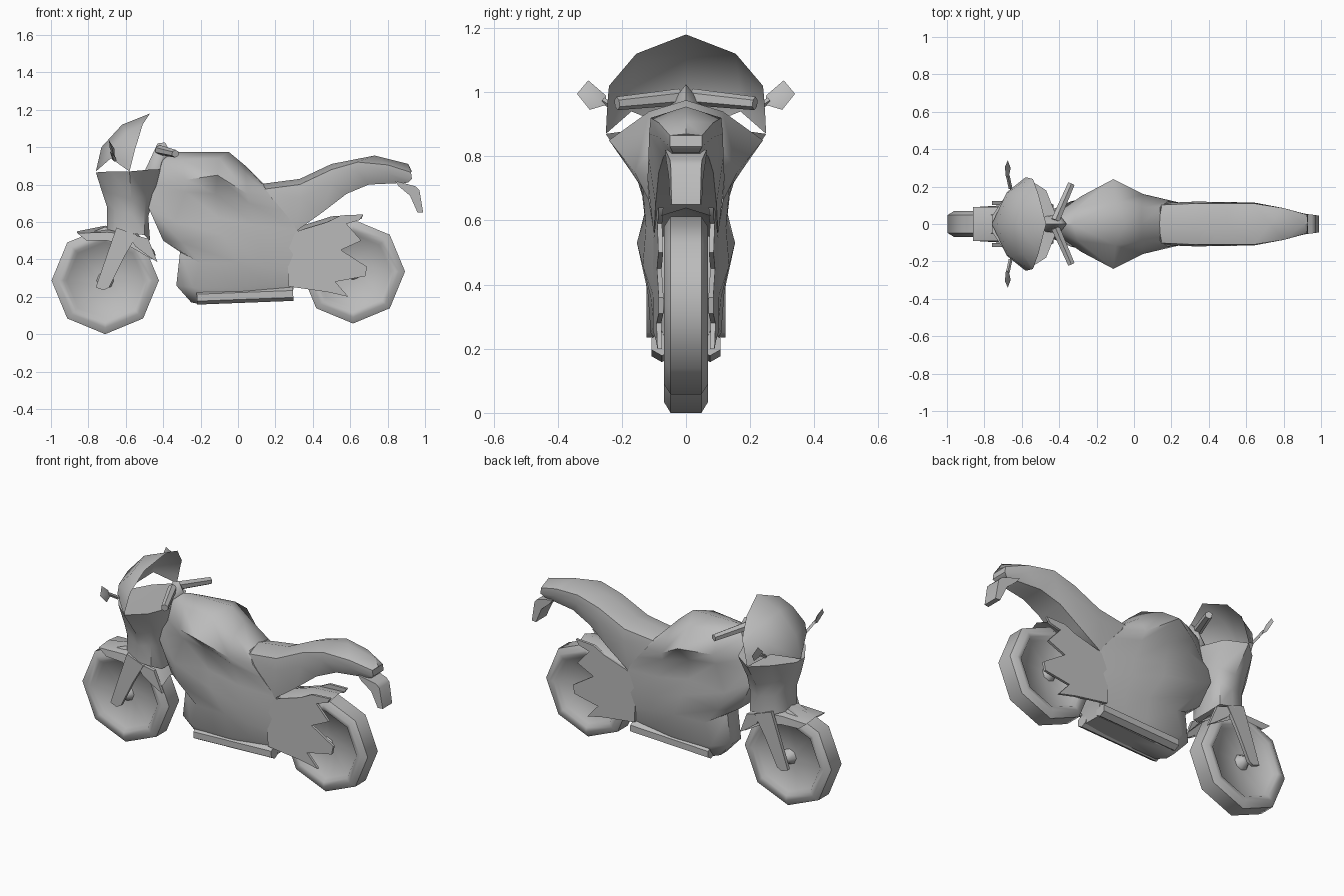
import bpy, bmesh, math
from mathutils import Vector

if "Cube" in bpy.data.objects:
    bpy.data.objects.remove(bpy.data.objects["Cube"], do_unlink=True)

grey = bpy.data.materials.new("plain grey")
grey.use_nodes = True
colour = (0.5, 0.5, 0.5, 1)
grey.diffuse_color = colour
grey.node_tree.nodes["Principled BSDF"].inputs["Base Color"].default_value = colour


def finish(name, bm, angle=50):
    """Mirror the half across the centre plane, weld, shade and link it."""
    bmesh.ops.remove_doubles(bm, verts=bm.verts, dist=0.0005)
    copy = bmesh.ops.duplicate(bm, geom=bm.verts[:] + bm.edges[:] + bm.faces[:])["geom"]
    for vert in [item for item in copy if isinstance(item, bmesh.types.BMVert)]:
        vert.co.y = -vert.co.y
    bmesh.ops.remove_doubles(bm, verts=bm.verts, dist=0.0005)
    bmesh.ops.recalc_face_normals(bm, faces=bm.faces)
    mesh = bpy.data.meshes.new(name)
    bm.to_mesh(mesh)
    bm.free()
    mesh.materials.append(grey)
    obj = bpy.data.objects.new(name, mesh)
    bpy.context.collection.objects.link(obj)
    bpy.ops.object.select_all(action="DESELECT")
    obj.select_set(True)
    bpy.context.view_layer.objects.active = obj
    bpy.ops.object.shade_smooth_by_angle(angle=math.radians(angle))


def centred(point):
    return (point[0], 0, point[2])


def skin(name, rows, closed=True):
    """Panel stretched over rows of points; closed ones reach the centre plane."""
    if closed:
        rows = [[centred(p) for p in rows[0]]] + rows + [[centred(p) for p in rows[-1]]]
        rows = [[centred(row[0])] + row + [centred(row[-1])] for row in rows]
    bm = bmesh.new()
    grid = [[bm.verts.new(p) for p in row] for row in rows]
    for upper, lower in zip(grid, grid[1:]):
        for i in range(len(upper) - 1):
            bm.faces.new((upper[i], upper[i + 1], lower[i + 1], lower[i]))
    finish(name, bm)


def plate(name, outline, start, end, thickness):
    """Side outline in x and z; its outer face runs from start to end along x."""
    low = min(x for x, z in outline)
    span = max(x for x, z in outline) - low
    bm = bmesh.new()
    near, far = [], []
    for x, z in outline:
        y = start + (end - start) * (x - low) / span
        far.append(bm.verts.new((x, y, z)))
        near.append(bm.verts.new((x, max(y - thickness, 0), z)))
    if thickness < min(start, end):
        bm.faces.new(near)
    bm.faces.new(far)
    for i in range(len(near)):
        bm.faces.new((near[i - 1], near[i], far[i], far[i - 1]))
    finish(name, bm)


def hull(name, points):
    bm = bmesh.new()
    for point in points:
        bm.verts.new(point)
    bmesh.ops.convex_hull(bm, input=bm.verts)
    finish(name, bm)


def tube(name, start, end, radius, tip, sides=6):
    bm = bmesh.new()
    start, end = Vector(start), Vector(end)
    axis = end - start
    bmesh.ops.create_cone(bm, cap_ends=True, segments=sides, radius1=radius,
                          radius2=tip, depth=axis.length)
    bm.transform(axis.to_track_quat("Z", "Y").to_matrix().to_4x4())
    bmesh.ops.translate(bm, verts=bm.verts, vec=(start + end) / 2)
    finish(name, bm)


def wheel(name, x, z, radius):
    """Eight-sided tyre, recessed disc and pointed hub from one turned profile."""
    profile = [(1, 0), (1, .048), (.88, .069), (.78, .066), (.72, .045), (.16, .035), (.08, .07), (0, .075)]
    bm = bmesh.new()
    rings = []
    for scale, y in profile:
        ring = []
        for i in range(8):
            a = math.tau * i / 8
            r = radius * scale
            ring.append(bm.verts.new((x + r * math.cos(a), y, z + r * math.sin(a))))
        rings.append(ring)
    for a, b in zip(rings, rings[1:]):
        for i in range(8):
            bm.faces.new((a[i - 1], a[i], b[i], b[i - 1]))
    finish(name, bm)


# Wheels
wheel("front_wheel", -.71, .287, .287)
wheel("rear_wheel", .615, .335, .278)

# Tank and engine fairing in one shell, from the top ridge down to the belly
skin("tank_and_engine_fairing", [
    [(-.41, 0, .95), (-.33, 0, .975), (-.05, 0, .975), (.04, 0, .9), (.14, 0, .8)],
    [(-.42, .03, .93), (-.3, .09, .935), (-.1, .115, .94), (.04, .09, .86), (.14, .09, .79)],
    [(-.44, .04, .8), (-.28, .15, .825), (-.11, .24, .85), (.05, .16, .75), (.18, .12, .73)],
    [(-.46, .06, .75), (-.28, .12, .76), (-.12, .145, .75), (.06, .135, .7), (.24, .115, .66)],
    [(-.48, .06, .68), (-.34, .12, .6), (-.1, .13, .62), (.1, .125, .58), (.32, .1, .56)],
    [(-.4, .06, .5), (-.3, .13, .49), (-.08, .153, .53), (.12, .135, .46), (.33, .095, .42)],
    [(-.31, .05, .44), (-.2, .11, .38), (0, .12, .38), (.15, .11, .36), (.33, .09, .33)],
    [(-.33, .05, .26), (-.24, .105, .25), (0, .11, .25), (.15, .1, .27), (.3, .085, .28)],
    [(-.25, .03, .17), (-.2, .06, .16), (0, .06, .17), (.15, .06, .18), (.29, .05, .19)],
])
tube("exhaust", (-.22, .075, .195), (.295, .075, .215), .037, .037)

# Seat and upswept tail
skin("seat_and_tail", [
    [(.1, 0, .8), (.33, 0, .83), (.5, 0, .91), (.73, 0, .955), (.91, 0, .91), (.93, 0, .87)],
    [(.1, .1, .77), (.33, .11, .8), (.5, .11, .88), (.64, .11, .92), (.8, .085, .905), (.925, .05, .865)],
    [(.1, .11, .68), (.33, .12, .73), (.5, .117, .8), (.64, .115, .87), (.8, .085, .86), (.93, .05, .83)],
    [(.2, .1, .56), (.31, .1, .55), (.45, .095, .65), (.58, .085, .75), (.7, .07, .8), (.91, .04, .81)],
])
plate("rear_bracket", [(.84, .82), (.86, .79), (.92, .74), (.96, .65), (.99, .65), (.97, .77), (.95, .79)], .065, .045, .1)

# Swingarm with three prongs, and the fender between its sides
plate("swingarm", [
    (.26, .52), (.33, .555), (.48, .6), (.55, .635), (.67, .64), (.65, .61), (.58, .59), (.66, .5),
    (.55, .45), (.69, .36), (.68, .31), (.52, .28), (.59, .2), (.48, .225), (.27, .255)], .103, .085, .015)
skin("rear_fender", [
    [(.28, 0, .56), (.5, 0, .63), (.67, 0, .64)],
    [(.28, .09, .53), (.48, .09, .6), (.66, .08, .615)],
], closed=False)

# Headlamp fairing
skin("headlamp_fairing", [
    [(-.76, .04, .865), (-.68, .16, .87), (-.58, .25, .87), (-.47, .18, .88), (-.41, .03, .88)],
    [(-.73, .05, .77), (-.67, .12, .75), (-.57, .15, .72), (-.49, .12, .74), (-.44, .03, .76)],
    [(-.7, .05, .68), (-.66, .1, .66), (-.57, .125, .64), (-.5, .11, .66), (-.48, .04, .63)],
    [(-.7, .05, .56), (-.66, .1, .55), (-.58, .12, .54), (-.5, .11, .53), (-.47, .05, .5)],
])

# Windshield, an open sheet with an arched lower edge
skin("windshield", [
    [(-.76, 0, .87), (-.73, 0, 1), (-.62, 0, 1.12), (-.47, 0, 1.18)],
    [(-.68, .17, .94), (-.67, .17, 1), (-.595, .16, 1.08), (-.51, .155, 1.12)],
    [(-.58, .25, .87), (-.565, .247, .93), (-.55, .243, .99), (-.54, .24, 1.02)],
], closed=False)

# Front fork, its rear flare and the front fender
plate("front_fork", [
    (-.65, .57), (-.54, .53), (-.61, .41), (-.69, .25), (-.72, .235), (-.76, .25), (-.74, .31)], .122, .125, .02)
plate("fork_flare", [(-.59, .54), (-.48, .51), (-.43, .385), (-.47, .41), (-.55, .47)], .125, .105, .02)
skin("front_fender", [
    [(-.86, 0, .55), (-.71, 0, .58), (-.55, 0, .55), (-.45, 0, .45)],
    [(-.86, .09, .54), (-.7, .09, .545), (-.55, .09, .53), (-.44, .09, .42)],
    [(-.81, .09, .5), (-.7, .1, .5), (-.58, .1, .47), (-.46, .1, .4)],
], closed=False)

# Steering clamp, handlebars and mirrors
hull("steering_clamp", [
    (-.5, 0, .87), (-.48, .04, .87), (-.43, 0, 1.02), (-.39, 0, 1.025),
    (-.36, 0, .97), (-.4, .05, .96), (-.42, .04, .87), (-.42, 0, .87)])
tube("handlebar", (-.42, .02, .985), (-.335, .215, .965), .026, .021)
tube("mirror_stem", (-.66, .19, .93), (-.675, .26, .975), .01, .01, 4)
hull("mirror", [
    (-.675, .34, .995), (-.69, .305, 1.037), (-.685, .25, .99),
    (-.67, .25, .96), (-.66, .3, .945), (-.66, .295, .99)])
